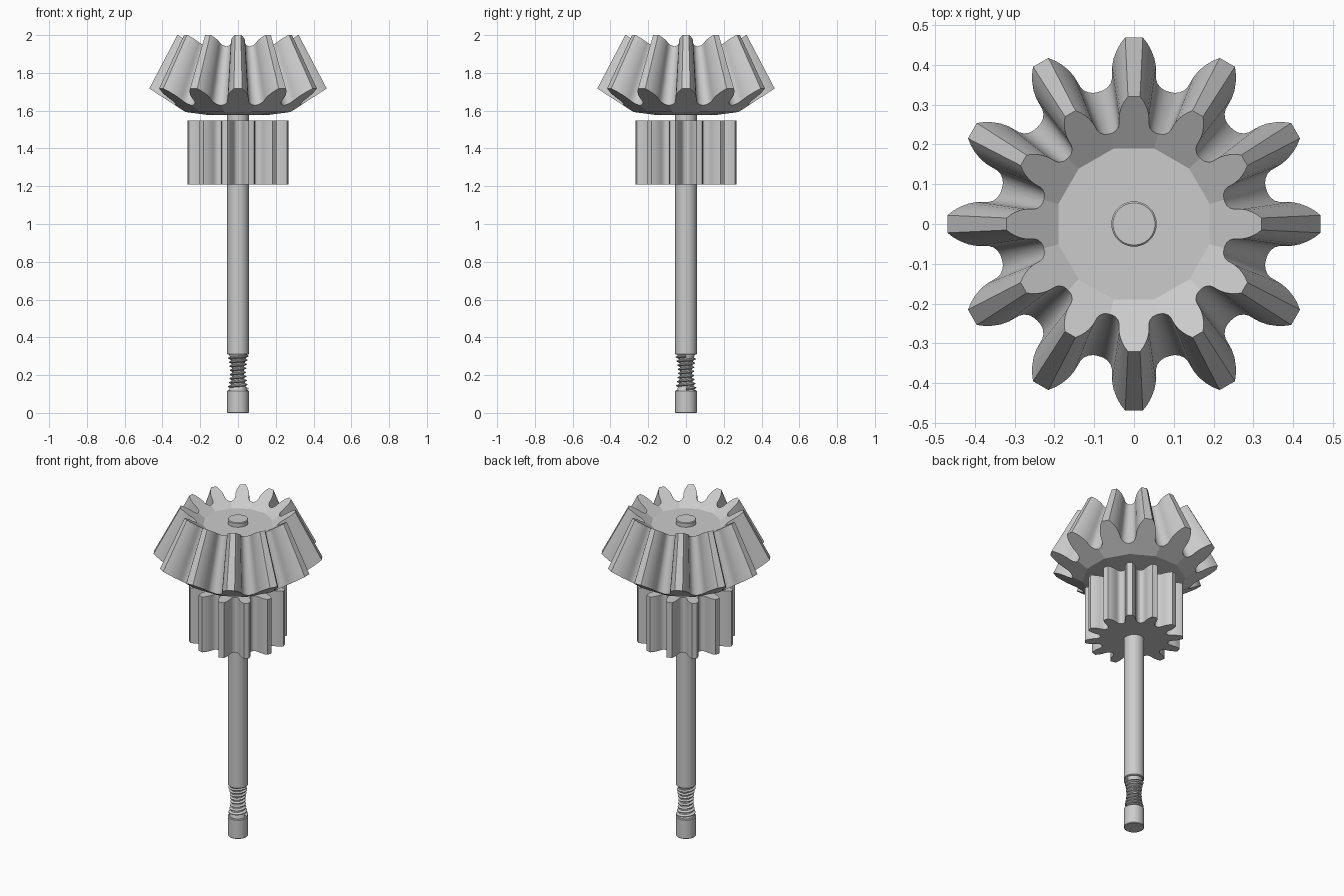
import bpy, bmesh
from math import sin, cos, pi, radians

if "Cube" in bpy.data.objects:
    bpy.data.objects.remove(bpy.data.objects["Cube"])

N = 12                      # teeth on both gears
STEP = 2 * pi / N


def finish(name, verts, faces, angle=30, flat=()):
    """Make an object with clean normals, smooth except at sharp edges and flat faces."""
    me = bpy.data.meshes.new(name)
    me.from_pydata(verts, [], faces)
    bm = bmesh.new()
    bm.from_mesh(me)
    bmesh.ops.remove_doubles(bm, verts=bm.verts, dist=1e-5)
    bmesh.ops.recalc_face_normals(bm, faces=bm.faces)
    bm.to_mesh(me)
    bm.free()
    ob = bpy.data.objects.new(name, me)
    bpy.context.collection.objects.link(ob)
    bpy.ops.object.select_all(action='DESELECT')
    ob.select_set(True)
    bpy.context.view_layer.objects.active = ob
    bpy.ops.object.shade_smooth_by_angle(angle=radians(angle))
    sharp = set()
    for i in flat:
        me.polygons[i].use_smooth = False
        sharp.update(me.polygons[i].edge_keys)
    for e in me.edges:
        if e.key in sharp:
            e.use_edge_sharp = True
    return ob


def tooth(half):
    """Full tooth outline (radius, angle) from valley to valley."""
    left = [(r, -a) for r, a in reversed(half)]
    return [(r, radians(a)) for r, a in left + half]


# bevel gear: planar tooth ends, flanks converge on a common apex
half = [(0.470, 2.7), (0.455, 4.3), (0.44, 5.6), (0.42, 7.0), (0.40, 7.9), (0.385, 8.25),
        (0.37, 8.6), (0.358, 9.5), (0.349, 11.2), (0.345, 13), (0.344, 15)]
prof = tooth(half)
P = len(prof)
APEX, SCALE, SLOPE = 2.614, 0.683, 0.65
FLOOR = 2.0 - SLOPE * (0.321 - 0.19)
BASE = 1.576
verts, faces, flat = [], [], []


def add(points):
    i = len(verts)
    verts.extend(points)
    return list(range(i, i + len(points)))


def hub_edge(apothem, z, mid):
    r = apothem / cos(STEP / 2)
    return add([(r * cos(mid + s * STEP / 2), r * sin(mid + s * STEP / 2), z) for s in (-1, 1)])


for k in range(N):
    mid = k * STEP
    low = [(r * cos(mid + a), r * sin(mid + a), 1.717 - SLOPE * (0.469 - r * cos(a)))
           for r, a in prof]
    high = [(x * SCALE, y * SCALE, APEX - (APEX - z) * SCALE) for x, y, z in low]
    lo, hi = add(low), add(high)
    for i in range(P - 1):
        faces.append((lo[i], lo[i + 1], hi[i + 1], hi[i]))
    floor = hub_edge(0.19, FLOOR, mid)
    back = hub_edge(0.278, 1.717 - SLOPE * (0.469 - 0.278), mid)
    base = hub_edge(0.15, BASE, mid)
    flat += [len(faces), len(faces) + 1, len(faces) + 2]
    faces.append(hi + floor[::-1])
    faces.append(lo + back[::-1])
    faces.append((back[0], back[1], base[1], base[0]))
# flat hub discs inside the crown and underneath
flat += [len(faces), len(faces) + 1]
for apothem, z in ((0.19, FLOOR), (0.15, BASE)):
    faces.append([hub_edge(apothem, z, k * STEP)[0] for k in range(N)])
finish("bevel_gear", verts, faces, 30, flat)

# spur gear: straight extruded outline, valleys facing the axes
half = [(0.274, 3.2), (0.259, 5.1), (0.243, 6.6), (0.228, 7.7), (0.213, 8.4),
        (0.201, 9.6), (0.193, 12), (0.190, 15)]
ring = [(r * cos((k + 0.5) * STEP + a), r * sin((k + 0.5) * STEP + a))
        for k in range(N) for r, a in tooth(half)[:-1]]
n = len(ring)
verts = [(x, y, z) for z in (1.208, 1.547) for x, y in ring]
faces = [(i, (i + 1) % n, (i + 1) % n + n, i + n) for i in range(n)]
faces += [list(range(n)), list(range(n, 2 * n))]
finish("spur_gear", verts, faces)

# shaft: turned profile with an hourglass waist under the worm thread
Z0, Z1, R = 0.12, 0.309, 0.057


def waist(z):
    t = (z - (Z0 + Z1) / 2) / ((Z1 - Z0) / 2)
    return 0.031 + 0.016 * t * t


outline = [(0.054, 0), (R, 0.003), (R, Z0 - 0.004), (R - 0.004, Z0)]
outline += [(waist(Z0 + (Z1 - Z0) * i / 10), Z0 + (Z1 - Z0) * i / 10) for i in range(11)]
outline += [(R - 0.004, Z1), (R, Z1 + 0.004), (R, 1.938), (0.053, 1.942)]
SEG = 32
verts = [(r * cos(2 * pi * j / SEG), r * sin(2 * pi * j / SEG), z)
         for r, z in outline for j in range(SEG)]
faces = [(i * SEG + j, i * SEG + (j + 1) % SEG, (i + 1) * SEG + (j + 1) % SEG, (i + 1) * SEG + j)
         for i in range(len(outline) - 1) for j in range(SEG)]
last = (len(outline) - 1) * SEG
faces += [list(range(SEG)), list(range(last, last + SEG))]
finish("shaft", verts, faces)

# worm thread: tapered ridge swept along a helix on the waist
TURNS, S = 8, 28
count = TURNS * S
verts, faces = [], []
for i in range(count + 1):
    z = Z0 + 0.008 + (Z1 - Z0 - 0.016) * i / count
    a = 2 * pi * i / S
    r = waist(z)
    for rr, dz in ((r - 0.003, -0.009), (r + 0.012, -0.002), (r + 0.012, 0.002), (r - 0.003, 0.009)):
        verts.append((rr * cos(a), rr * sin(a), z + dz))
for i in range(count):
    for j in range(4):
        a, b = i * 4 + j, i * 4 + (j + 1) % 4
        faces.append((a, b, b + 4, a + 4))
faces += [(0, 1, 2, 3), tuple(count * 4 + j for j in range(4))]
finish("worm_thread", verts, faces)
